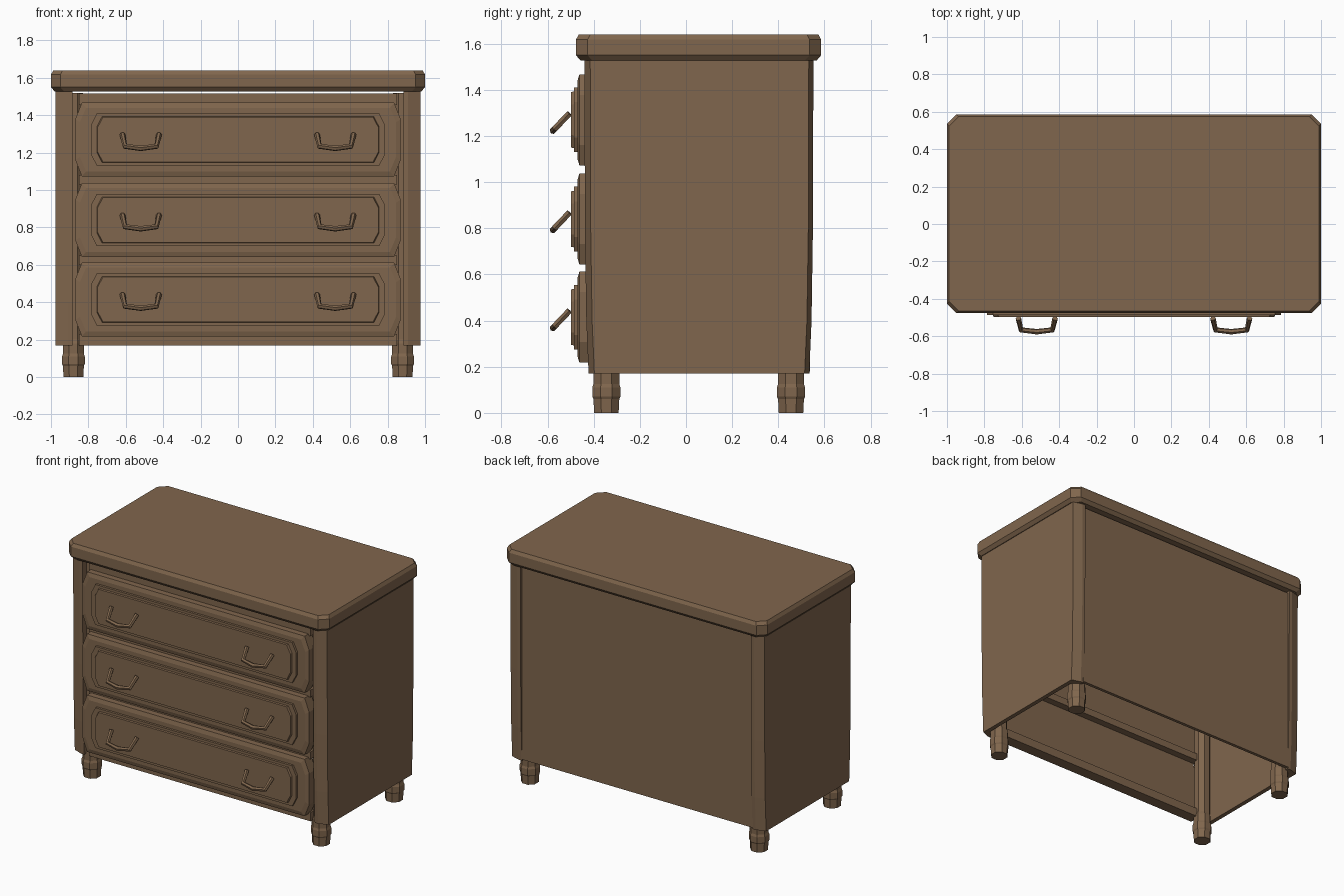
import bpy, bmesh, math
from mathutils import Vector

cube = bpy.data.objects.get("Cube")
if cube:
    bpy.data.objects.remove(cube, do_unlink=True)

wood = bpy.data.materials.new("brown_wood")
wood.use_nodes = True
BROWN = (0.216, 0.133, 0.074, 1)
wood.diffuse_color = BROWN
wood.node_tree.nodes["Principled BSDF"].inputs["Base Color"].default_value = BROWN


def loft(name, rings):
    """Join equal rings of points into a closed, capped solid."""
    bm = bmesh.new()
    loops = [[bm.verts.new(p) for p in ring] for ring in rings]
    n = len(loops[0])
    for a, b in zip(loops, loops[1:]):
        for i in range(n):
            j = (i + 1) % n
            bm.faces.new((a[i], a[j], b[j], b[i]))
    bm.faces.new(loops[0])
    bm.faces.new(loops[-1])
    bmesh.ops.recalc_face_normals(bm, faces=bm.faces)
    mesh = bpy.data.meshes.new(name)
    bm.to_mesh(mesh)
    bm.free()
    mesh.materials.append(wood)
    obj = bpy.data.objects.new(name, mesh)
    bpy.context.collection.objects.link(obj)
    return obj


def box(name, x, y, z):
    corners = [(x[0], y[0]), (x[1], y[0]), (x[1], y[1]), (x[0], y[1])]
    return loft(name, [[(a, b, h) for a, b in corners] for h in z])


def cut_rectangle(x0, x1, y0, y1, c, z):
    """Rectangle with clipped corners."""
    return [(x0 + c, y0, z), (x1 - c, y0, z), (x1, y0 + c, z), (x1, y1 - c, z),
            (x1 - c, y1, z), (x0 + c, y1, z), (x0, y1 - c, z), (x0, y0 + c, z)]


# Table top with clipped corners and softened edges
loft("top", [cut_rectangle(-1 + i, 1 - i, -0.477 + i, 0.586 - i, 0.05, z)
             for z, i in ((1.527, 0.02), (1.55, 0), (1.617, 0), (1.639, 0.012))])

# Side panels with faceted, slightly bowed corner stiles
PLAN = [(0.885, -0.44), (0.91, -0.44), (0.975, -0.415), (0.975, 0.532), (0.91, 0.552),
        (0.885, 0.552), (0.885, 0.51), (0.945, 0.49), (0.945, -0.385), (0.885, -0.4)]
for side, s in (("left", 1), ("right", -1)):
    rings = []
    for z, bow in ((0.17, 0.018), (0.4, 0.008), (0.8, 0.002), (1.527, 0)):
        rings.append([(s * x, y - math.copysign(bow, y), z) for x, y in PLAN])
    loft(side + "_side_panel", rings)

# Back panel
box("back_panel", (-0.89, 0.89), (0.515, 0.537), (0.18, 1.515))

# Turned feet, continuing upward as inner corner posts
FOOT = [(0, 0.053), (0.06, 0.056), (0.07, 0.061), (0.11, 0.061), (0.125, 0.056),
        (0.18, 0.056), (0.2, 0.05), (1.52, 0.05)]
for s, side in ((1, "left"), (-1, "right")):
    for y, end in ((-0.345, "front"), (0.455, "back")):
        rings = []
        for z, r in FOOT:
            k = r / math.cos(math.pi / 8)
            rings.append([(s * 0.88 + k * math.cos((i + 0.5) * math.pi / 4),
                           y + k * math.sin((i + 0.5) * math.pi / 4), z) for i in range(8)])
        loft(f"{end}_{side}_leg", rings)

# Front rails between the drawers
for name, low, high in (("bottom", 0.17, 0.23), ("lower", 0.6, 0.65),
                        ("upper", 1.03, 1.08), ("top", 1.455, 1.515)):
    box(name + "_rail", (-0.85, 0.85), (-0.42, -0.34), (low, high))


def bulged(w, h, end, y, cz):
    """Panel outline whose short ends swell outward."""
    half = [(w - end, -h), (w, -h * 0.55), (w, h * 0.55), (w - end, h)]
    pts = half + [(-x, z) for x, z in reversed(half)]
    return [(x, y, cz + z) for x, z in pts]


def handle(name, cx, cz):
    """Six-sided bail pull with mitred bends."""
    path = [Vector((cx + x, y, cz + z)) for x, y, z in
            ((-0.098, -0.505, 0.028), (-0.084, -0.566, -0.036), (0, -0.576, -0.047),
             (0.084, -0.566, -0.036), (0.098, -0.505, 0.028))]
    normal = Vector((0, 0.7, 0.72)).cross(Vector((1, 0, 0))).normalized()
    rings = []
    for i, p in enumerate(path):
        t = (path[min(i + 1, 4)] - path[max(i - 1, 0)]).normalized()
        u = normal.cross(t).normalized()
        v = t.cross(u)
        rings.append([p + 0.015 * (u * math.cos(a) + v * math.sin(a))
                      for a in (k * math.pi / 3 for k in range(6))])
    loft(name, rings)


# Drawers: bevelled front, two raised fields and a pair of pulls
for label, cz in (("bottom", 0.415), ("middle", 0.84), ("top", 1.27)):
    loft(label + "_drawer_front", [bulged(0.87, 0.197, 0.035, -0.39, cz),
                                   bulged(0.87, 0.197, 0.035, -0.462, cz),
                                   bulged(0.845, 0.17, 0.033, -0.47, cz)])
    loft(label + "_drawer_raised_field", [bulged(0.787, 0.14, 0.032, -0.46, cz),
                                          bulged(0.787, 0.14, 0.032, -0.486, cz)])
    loft(label + "_drawer_centre", [bulged(0.757, 0.124, 0.028, -0.48, cz),
                                    bulged(0.75, 0.12, 0.028, -0.498, cz)])
    for side, s in (("left", 1), ("right", -1)):
        handle(f"{label}_{side}_handle", s * 0.52, cz)
